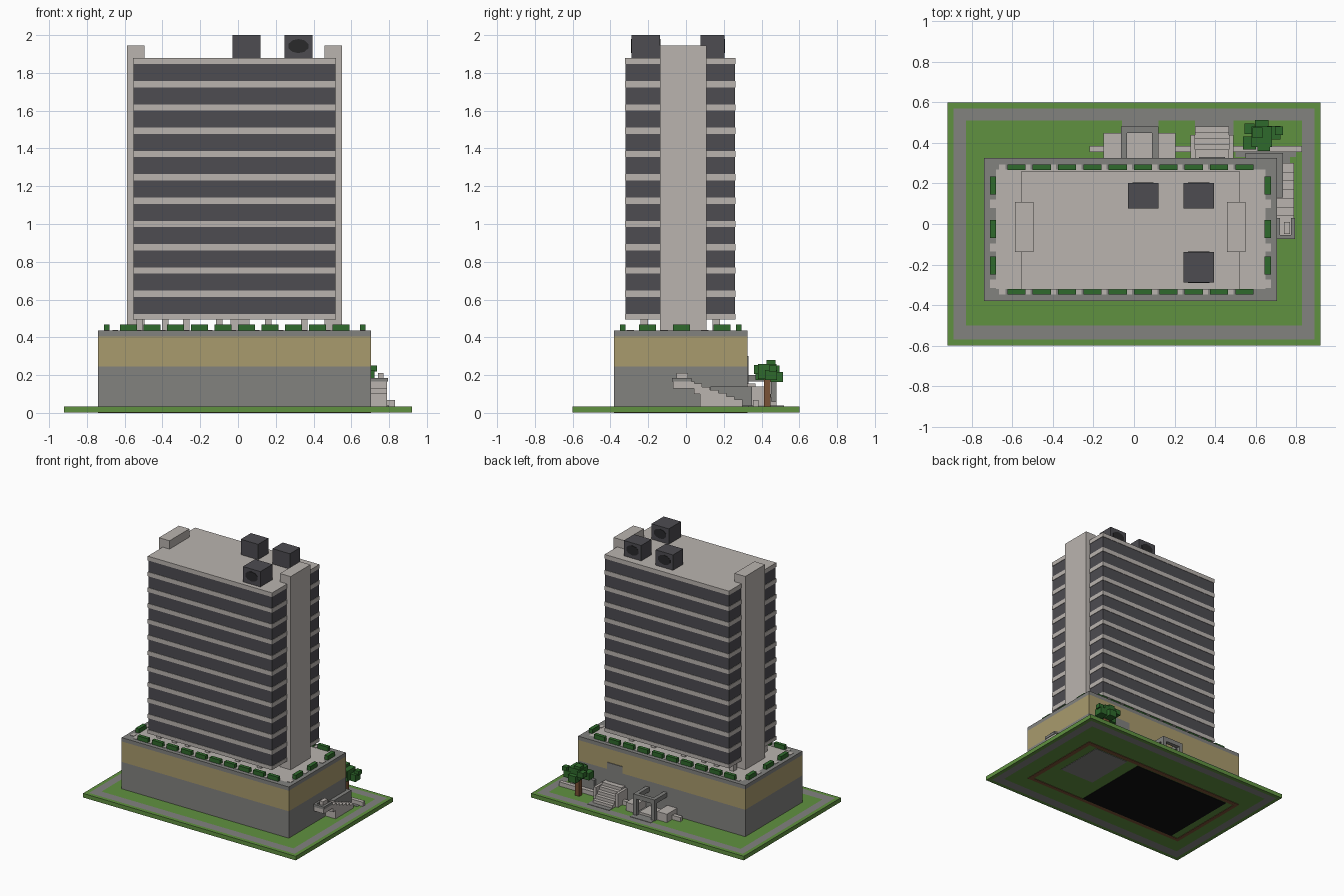
import bpy
import bmesh
import math
from mathutils import Matrix, Vector

default = bpy.data.objects.get("Cube")
if default:
    bpy.data.objects.remove(default)


def material(name, code):
    """Flat material from an sRGB hex code, stored as linear."""
    channels = [int(code[i:i + 2], 16) / 255 for i in (0, 2, 4)]
    colour = [((c + 0.055) / 1.055) ** 2.4 for c in channels] + [1]
    mat = bpy.data.materials.new(name)
    mat.diffuse_color = colour
    mat.use_nodes = True
    mat.node_tree.nodes["Principled BSDF"].inputs["Base Color"].default_value = colour
    return mat


grass = material("grass green", "609140")
grey = material("concrete grey", "82827f")
beige = material("pale beige", "bab4af")
tan = material("tan cladding", "a99b6d")
glass = material("dark glass", "4d4c51")
leaf = material("leaf green", "2f6a2c")
fan_black = material("fan black", "29292b")
brown = material("bark brown", "7a5236")
void = material("underside black", "111111")


def finish(name, bm, mat):
    mesh = bpy.data.meshes.new(name)
    bm.to_mesh(mesh)
    bm.free()
    mesh.materials.append(mat)
    obj = bpy.data.objects.new(name, mesh)
    bpy.context.collection.objects.link(obj)
    return obj


def boxes(name, mat, *spans):
    """One object of boxes, each given as (x0, x1, y0, y1, z0, z1)."""
    bm = bmesh.new()
    for x0, x1, y0, y1, z0, z1 in spans:
        centre = Vector((x0 + x1, y0 + y1, z0 + z1)) / 2
        size = Matrix.Diagonal((x1 - x0, y1 - y0, z1 - z0, 1))
        bmesh.ops.create_cube(bm, size=1, matrix=Matrix.Translation(centre) @ size)
    return finish(name, bm, mat)


def frame(name, mat, outer, inner, z0, z1):
    """Rectangular ring between two (x0, x1, y0, y1) rectangles."""
    a, b, c, d = outer
    e, f, g, h = inner
    return boxes(name, mat, (a, b, c, g, z0, z1), (a, b, h, d, z0, z1),
                 (a, e, g, h, z0, z1), (f, b, g, h, z0, z1))


# Ground slab: grass edge, ring path, lawn
G = 0.035
plot = (-0.92, 0.92, -0.6, 0.6)
path = (-0.89, 0.89, -0.57, 0.57)
lawn = (-0.83, 0.83, -0.5, 0.51)
U = 0.003
frame("grass_edge", grass, plot, path, U, G)
frame("ring_path", grey, path, lawn, U, G)
boxes("lawn", grass, (*lawn, U, G))
boxes("entrance_paths", grey, (-0.06, 0.12, 0.33, 0.52, G, G + U),
      (0.3, 0.49, 0.33, 0.52, G, G + U), (0.5, 0.8, 0.33, 0.36, G, G + U),
      (0.7, 0.77, 0.1, 0.35, G, G + U))

# Underside footing
podium = (-0.74, 0.705, -0.38, 0.325)
frame("footing_strip", brown, podium, (-0.71, 0.67, -0.35, 0.29), 0, U)
boxes("underside_void", void, (-0.65, 0.2, -0.35, 0.28, 0, U))
boxes("underside_pit", grey, (0.3, 0.6, -0.12, 0.28, 0, U))

# Podium with cladding band, parapet and terrace
T = 0.435
boxes("podium_base", grey, (*podium, G, 0.245))
boxes("podium_cladding", tan, (*podium, 0.245, 0.405))
terrace = (-0.68, 0.65, -0.32, 0.27)
frame("podium_parapet", grey, podium, terrace, 0.405, T)
boxes("terrace_floor", beige, (*terrace, 0.405, T))

# Terrace hedges alternating with paving teeth
hedges, teeth = [], []
for i in range(10):
    x = -0.58 + i * 0.125
    for y in (-0.335, 0.28):
        hedges.append((x - 0.045, x + 0.045, y - 0.014, y + 0.014, T, T + 0.033))
        teeth.append((x - 0.085, x - 0.055, y - 0.014, y + 0.014, T, T + U))
for y in (-0.205, -0.025, 0.19):
    for x in (-0.695, 0.66):
        hedges.append((x - 0.015, x + 0.015, y - 0.045, y + 0.045, T, T + 0.033))
        teeth.append((x - 0.015, x + 0.015, y - 0.11, y - 0.07, T, T + U))
boxes("terrace_hedges", leaf, *hedges)
boxes("paving_teeth", beige, *teeth)

# Tower on pillars
X0, X1, Y0, Y1, Z0, Z1 = -0.555, 0.52, -0.322, 0.262, 0.495, 1.88
pillars = []
for x in (-0.52, -0.385, -0.275, -0.1, 0.16, 0.35):
    for y in (-0.22, 0.16):
        pillars.append((x - 0.017, x + 0.017, y - 0.02, y + 0.02, T, Z0))
boxes("pillars", beige, *pillars)
boxes("lobby_core", beige, (-0.04, 0.06, -0.1, 0.08, T, Z0))
R = 0.008
boxes("tower_piers", grey, (X0 + R, X1 - R, Y0 + R, Y1 - R, Z0 + R, Z1 - R))

# Floor bands and window rows
bands, windows = [(X0, X1, Y0, Y1, Z0, 0.524)], []
floors, pitch, tall = 11, 0.1233, 0.09
for n in range(floors):
    low = 0.524 + n * pitch
    high = low + tall
    top = Z1 if n == floors - 1 else low + pitch
    bands.append((X0, X1, Y0, Y1, high, top))
    for k in range(6):
        x = X0 + 0.004 + k * 0.1837
        windows.append((x, x + 0.148, Y0 + U, Y1 - U, low, high))
    windows.append((X0 + U, X1 - U, Y0 + U, -0.145, low, high))
    windows.append((X0 + U, X1 - U, 0.117, Y1 - U, low, high))
boxes("floor_bands", beige, *bands)
boxes("windows", glass, *windows)

# Lift shafts at both ends
boxes("lift_shafts", beige, *[(x, x + 0.092, -0.137, 0.108, T, 1.945)
                              for x in (-0.588, 0.459)])

# Rooftop cooling units with round fans
units = [(-0.03, 0.077), (0.245, 0.077), (0.245, -0.288)]
boxes("cooling_units", glass, *[(x, x + 0.15, y, y + (0.126 if y > 0 else 0.15), Z1, 2)
                                for x, y in units])


def fan(x, y):
    bm = bmesh.new()
    turn = Matrix.Rotation(math.pi / 2, 4, "X")
    squash = Matrix.Diagonal((1, 1, 0.68, 1))
    bmesh.ops.create_cone(bm, cap_ends=True, segments=10, radius1=0.055,
                          radius2=0.055, depth=0.006,
                          matrix=Matrix.Translation((x, y, 1.942)) @ squash @ turn)
    finish("fan", bm, fan_black)


for x, y in units:
    fan(x + 0.075, y + (0.126 if y > 0 else 0.15))
fan(0.32, -0.288)

# Rear portico
portico = [(-0.065, 0.12, 0.45, 0.48, 0.165, 0.2)]
for x in (-0.065, 0.09):
    portico.append((x, x + 0.03, 0.45, 0.48, G, 0.165))
    portico.append((x, x + 0.03, 0.325, 0.45, 0.165, 0.2))
boxes("portico", grey, *portico)
boxes("portico_floor", beige, (-0.035, 0.09, 0.325, 0.45, G, 0.055))

# Terraced planters and low walls beside the entrances
boxes("side_blocks", beige, *[(x, x + 0.085, 0.325, 0.45, G, 0.1) for x in (-0.15, 0.12)])
boxes("low_walls", beige, *[(x, x + w, 0.355, 0.385, G, 0.068)
                            for x, w in ((-0.22, 0.07), (0.205, 0.075), (0.49, 0.34))])

# Rear stair up to a door
steps = []
for i in range(5):
    steps.append((0.3, 0.47, 0.325, 0.48 - i * 0.028, G + i * 0.024, G + (i + 1) * 0.024))
boxes("rear_stair", beige, *steps)
boxes("rear_stair_cheeks", beige, *[(x, x + 0.02, 0.325, 0.44, G, 0.14) for x in (0.28, 0.47)])
boxes("rear_door", grey, (0.32, 0.45, 0.32, 0.33, 0.155, 0.3))

# Side stair rising forward to a landing
flight = []
for i in range(6):
    y = 0.3 - i * 0.043
    foot = G if y > 0.1 else 0.1
    flight.append((0.7, 0.79, y - 0.043, y, foot, 0.07 + i * 0.017))
boxes("side_stair", beige, *flight, (0.7, 0.79, -0.07, 0.045, 0.13, 0.165),
      (0.7, 0.79, 0.075, 0.1, G, 0.13), (0.74, 0.77, -0.05, 0.01, 0.165, 0.21))
frame("landing_rim", grey, (0.7, 0.795, -0.075, 0.03), (0.72, 0.775, -0.055, 0.03),
      0.165, 0.185)
boxes("side_kerb", grey, (0.7, 0.735, 0.13, 0.35, G, 0.14), (0.55, 0.7, 0.325, 0.35, G, 0.14))

# Blocky tree
boxes("tree_trunk", brown, (0.61, 0.645, 0.412, 0.447, G, 0.19))
crown = [(0, 0, 0.22, 0.05), (-0.06, -0.03, 0.2, 0.033), (0.06, 0.02, 0.2, 0.033),
         (0, 0.05, 0.19, 0.033), (0.01, -0.04, 0.23, 0.03), (0.085, 0.03, 0.235, 0.02),
         (-0.02, 0.02, 0.26, 0.025), (-0.06, 0.04, 0.23, 0.025)]
boxes("tree_crown", leaf, *[(0.63 + x - r, 0.63 + x + r, 0.43 + y - r, 0.43 + y + r,
                             z - r * 0.8, z + r * 0.8) for x, y, z, r in crown])
